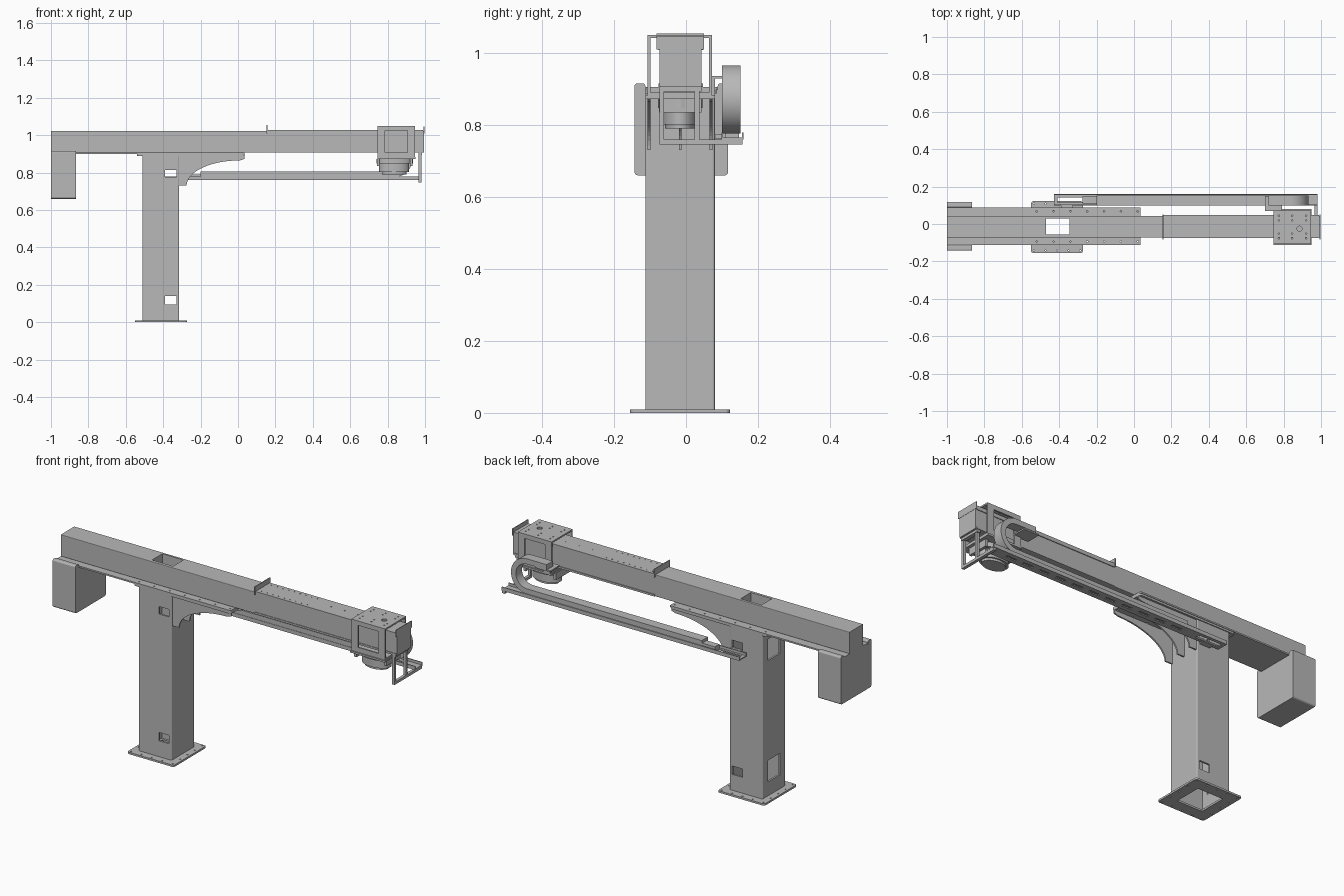
import bpy, bmesh
from math import sin, cos, pi
from mathutils import Matrix, Vector

if "Cube" in bpy.data.objects:
    bpy.data.objects.remove(bpy.data.objects["Cube"])

grey = bpy.data.materials.new("plain grey")
grey.use_nodes = True
tone = (0.48, 0.48, 0.48, 1)
grey.diffuse_color = tone
grey.node_tree.nodes["Principled BSDF"].inputs["Base Color"].default_value = tone

MID = -0.016  # centre line of the column and the beam


def finish(name, bm):
    bmesh.ops.recalc_face_normals(bm, faces=bm.faces)
    mesh = bpy.data.meshes.new(name)
    bm.to_mesh(mesh)
    bm.free()
    mesh.materials.append(grey)
    ob = bpy.data.objects.new(name, mesh)
    bpy.context.collection.objects.link(ob)
    return ob


def activate(ob):
    bpy.ops.object.select_all(action='DESELECT')
    ob.select_set(True)
    bpy.context.view_layer.objects.active = ob


def add_box(bm, x, y, z):
    c = Vector((sum(x) / 2, sum(y) / 2, sum(z) / 2))
    s = Matrix.Diagonal((x[1] - x[0], y[1] - y[0], z[1] - z[0], 1))
    return bmesh.ops.create_cube(bm, size=1, matrix=Matrix.Translation(c) @ s)["verts"]


def box(name, x, y, z, round_axis=None, radius=0.012):
    bm = bmesh.new()
    add_box(bm, x, y, z)
    if round_axis is not None:
        edges = [e for e in bm.edges
                 if abs((e.verts[0].co - e.verts[1].co).normalized()[round_axis]) > 0.9]
        bmesh.ops.bevel(bm, geom=edges, offset=radius, segments=4, profile=0.5, affect='EDGES')
    return finish(name, bm)


def prism(name, pts, y):
    """Profile in x and z, extruded along y."""
    bm = bmesh.new()
    face = bm.faces.new([bm.verts.new((px, y[0], pz)) for px, pz in pts])
    new = bmesh.ops.extrude_face_region(bm, geom=[face])["geom"]
    bmesh.ops.translate(bm, verts=[v for v in new if isinstance(v, bmesh.types.BMVert)],
                        vec=(0, y[1] - y[0], 0))
    return finish(name, bm)


def disc(name, x, y, z, rx, ry, sides=40):
    bm = bmesh.new()
    m = Matrix.Translation((x, y, sum(z) / 2)) @ Matrix.Diagonal((rx, ry, 1, 1))
    bmesh.ops.create_cone(bm, cap_ends=True, segments=sides, radius1=1, radius2=1,
                          depth=z[1] - z[0], matrix=m)
    ob = finish(name, bm)
    smooth(ob)
    return ob


def smooth(ob):
    activate(ob)
    bpy.ops.object.shade_smooth_by_angle(angle=0.6)


def cut(ob, boxes=(), holes=(), radius=0.004):
    """Remove boxes, and vertical round holes, from a part."""
    bm = bmesh.new()
    for b in boxes:
        add_box(bm, *b)
    for hx, hy, hz in holes:
        bmesh.ops.create_cone(bm, cap_ends=True, segments=10, radius1=radius, radius2=radius,
                              depth=0.04, matrix=Matrix.Translation((hx, hy, hz)))
    cutter = finish("cutter", bm)
    cutter.hide_render = True
    mod = ob.modifiers.new("cut", 'BOOLEAN')
    mod.operation, mod.object, mod.solver = 'DIFFERENCE', cutter, 'EXACT'
    activate(ob)
    bpy.ops.object.modifier_apply(modifier=mod.name)
    bpy.data.objects.remove(cutter)


def arc(cx, cz, rx, rz, a0, a1, n=16):
    return [(cx + rx * cos(a0 + (a1 - a0) * i / n), cz + rz * sin(a0 + (a1 - a0) * i / n))
            for i in range(n + 1)]


# Opening that runs down through beam, plates and column
shaft = ((-0.47, -0.345), (-0.057, 0.03), (-0.1, 1.2))

# Column, hollow, with access windows
column = box("column", (-0.51, -0.315), (-0.113, 0.08), (0.01, 0.89), 2, 0.006)
cut(column, [((-0.5, -0.325), (-0.103, 0.07), (-0.1, 1))])
cut(column, [((-0.39, -0.33), (-0.2, 0.2), z) for z in ((0.095, 0.14), (0.775, 0.815))]
    + [((-0.6, -0.45), (-0.07, 0.035), z) for z in ((0.085, 0.2), (0.735, 0.85))])

# Base plate with bolt holes
base = box("base_plate", (-0.55, -0.273), (-0.155, 0.122), (0, 0.01), 2)
ring = [(-0.535 + 0.0617 * i, y, 0) for i in range(5) for y in (-0.142, 0.109)]
ring += [(x, -0.142 + 0.0628 * i, 0) for i in (1, 2, 3) for x in (-0.535, -0.288)]
cut(base, [((-0.487, -0.337), (-0.091, 0.059), (-0.1, 0.1))], ring)

# Mounting plates between column and beam
head = box("head_plate", (-0.54, 0.035), (-0.113, 0.085), (0.888, 0.898), 2)
flange = box("beam_flange", (-1, 0.035), (-0.113, 0.088), (0.898, 0.906), 2, 0.004)
bolts = [(-0.52 + 0.09 * i, y, 0.9) for i in range(7) for y in (-0.094, 0.068)]
for plate in (head, flange):
    cut(plate, [shaft], bolts)

# Curved gussets under the head plate
curve = arc(0.01, 0.73, 0.285, 0.135, pi, pi / 2)
for i, y in enumerate((-0.103, MID, 0.07)):
    prism("gusset_%d" % i, [(-0.315, 0.888), (-0.315, 0.73)] + curve
          + [(0.035, 0.873), (0.035, 0.888)], (y - 0.004, y + 0.004))

# Main beam
beam = box("beam", (-1, 0.995), (-0.073, 0.043), (0.906, 1.022), 0, 0.003)
cut(beam, [shaft])

# Counterweight with side lips
box("counterweight", (-1, -0.865), (-0.143, 0.117), (0.66, 0.898), 0, 0.01)
for side, y in (("front", (-0.143, -0.113)), ("back", (0.088, 0.117))):
    box("counterweight_lip_" + side, (-1, -0.865), y, (0.88, 0.916), 0, 0.008)

# Rail plate with end stops
rail = box("rail_plate", (0.155, 0.99), (-0.072, 0.042), (1.022, 1.028))
cut(rail, holes=[(0.18 + 0.034 * i, y, 1.03) for i in range(9) for y in (-0.058, 0.028)]
    + [(0.56 + 0.08 * i, -0.01, 1.03) for i in range(3)], radius=0.003)
for y in (-0.076, 0.042):
    box("slide_rail", (0.155, 0.99), (y, y + 0.005), (1.008, 1.028))
    box("lower_rail", (0.155, 0.99), (y, y + 0.005), (0.906, 0.916))
box("inner_stop", (0.152, 0.157), (-0.082, 0.05), (1.01, 1.054))
box("outer_stop", (0.992, 0.996), (-0.082, 0.05), (1.01, 1.047))

# Carriage sleeve around the beam, with side windows
carriage = box("carriage", (0.747, 0.947), (-0.107, 0.072), (0.877, 1.05))
cut(carriage, [((0.6, 1.1), (-0.099, 0.064), (0.89, 1.042))])
cut(carriage, [((0.787, 0.907), (-0.3, 0.3), (0.908, 1.026))])
cut(carriage, holes=[(x, MID + s * d, 1.046) for x in (0.775, 0.845, 0.92)
                     for d in (0.035, 0.06) for s in (-1, 1)])
cut(carriage, holes=[(0.885, -0.025, 1.046)], radius=0.014)
box("carriage_foot", (0.745, 0.95), (-0.113, 0.08), (0.872, 0.882))

# Rotary head below the carriage
disc("rotary_collar", 0.838, MID, (0.848, 0.873), 0.098, 0.062)
disc("rotary_body", 0.835, MID, (0.802, 0.85), 0.08, 0.05)
disc("rotary_cap", 0.835, MID, (0.79, 0.802), 0.066, 0.042)
for x in (0.742, 0.92):
    box("rotary_ear", (x, x + 0.014), (-0.075, 0.043), (0.835, 0.873))

# Cable tray: floor with slot, and two side lips
tray = box("tray_floor", (-0.428, 0.982), (0.098, 0.16), (0.76, 0.766))
cut(tray, [((-0.41, -0.275), (0.115, 0.143), (0.7, 0.8))])
cut(tray, [((-0.18 + 0.1 * i, -0.12 + 0.1 * i), (0.122, 0.136), (0.7, 0.8)) for i in range(11)])
for y in (0.098, 0.155):
    box("tray_lip", (-0.428, 0.982), (y, y + 0.005), (0.76, 0.78))
box("tray_anchor", (-0.275, -0.2), (0.11, 0.148), (0.766, 0.79))
box("tray_support", (-0.39, -0.33), (0.08, 0.1), (0.762, 0.774))

# Cable chain folding back over itself
outer = arc(0.837, 0.871, 0.095, 0.095, -pi / 2, pi / 2, 24)
inner = arc(0.837, 0.871, 0.066, 0.066, pi / 2, -pi / 2, 24)
chain = prism("cable_chain", [(-0.2, 0.776)] + outer + [(0.72, 0.966), (0.72, 0.937)]
              + inner + [(-0.2, 0.805)], (0.1, 0.152))
smooth(chain)
box("chain_bracket", (0.7, 0.79), (0.07, 0.15), (0.93, 0.937))
box("chain_bracket_arm", (0.75, 0.79), (0.072, 0.08), (0.88, 0.937))

# Hanger frame carrying the outer end of the tray
for y in (-0.074, 0.024):
    box("hanger_post", (0.965, 0.981), (y, y + 0.013), (0.746, 0.906))
box("hanger_bar", (0.965, 0.981), (-0.074, 0.157), (0.746, 0.76))
box("hanger_top", (0.965, 0.985), (-0.074, 0.043), (0.893, 0.906))
